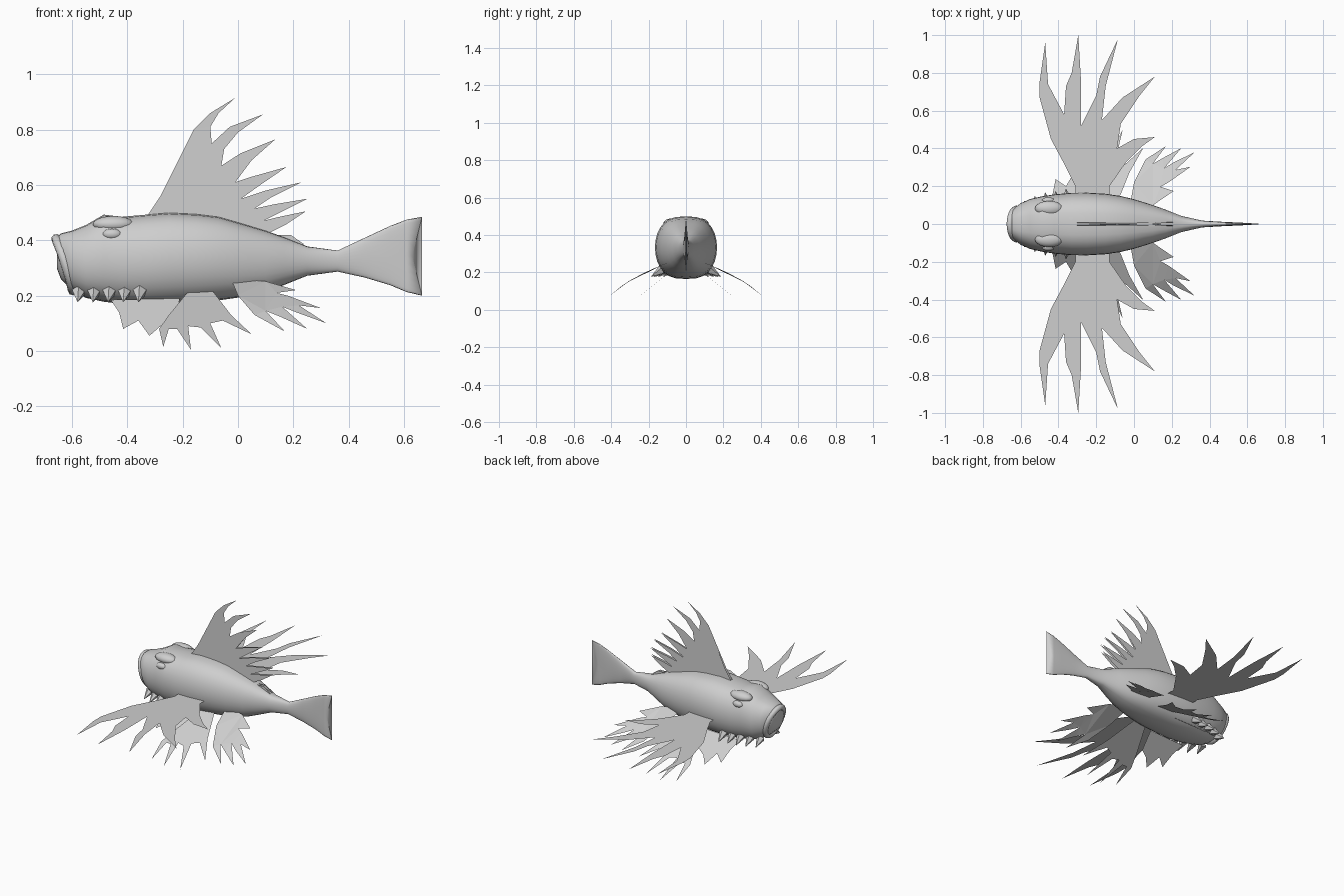
import bpy, bmesh, math
from mathutils import Vector

if "Cube" in bpy.data.objects:
    bpy.data.objects.remove(bpy.data.objects["Cube"])

skin = bpy.data.materials.new("pale_grey")
skin.diffuse_color = (0.62, 0.62, 0.62, 1)
skin.use_nodes = True
skin.node_tree.nodes["Principled BSDF"].inputs["Base Color"].default_value = skin.diffuse_color


def finish(obj, smooth=True):
    obj.data.materials.append(skin)
    if smooth and obj.type == 'MESH':
        for p in obj.data.polygons:
            p.use_smooth = True
    return obj


def from_bmesh(name, bm, smooth=True):
    me = bpy.data.meshes.new(name)
    bm.to_mesh(me)
    bm.free()
    obj = bpy.data.objects.new(name, me)
    bpy.context.collection.objects.link(obj)
    return finish(obj, smooth)


def sheet(name, outline, place):
    """Thin fin cut from a 2D outline, set in space by place(u, v)."""
    bm = bmesh.new()
    face = bm.faces.new([bm.verts.new((u, 0, v)) for u, v in outline])
    face.normal_update()
    bmesh.ops.triangulate(bm, faces=[face])
    for v in bm.verts:
        v.co = place(v.co.x, v.co.z)
    return from_bmesh(name, bm, False)


# Body and tail: lofted rings of (x, top, bottom, half width)
rings = [
    (-.655, .41, .30, .055), (-.64, .425, .26, .08), (-.60, .435, .22, .11),
    (-.55, .455, .192, .132), (-.485, .493, .178, .147), (-.42, .485, .17, .157),
    (-.33, .493, .165, .165), (-.25, .50, .168, .166), (-.15, .495, .175, .16),
    (-.07, .485, .183, .148), (0, .465, .193, .131), (.1, .435, .212, .10),
    (.17, .41, .24, .075), (.25, .378, .272, .043), (.36, .363, .287, .018),
    (.46, .41, .265, .012), (.55, .452, .238, .008), (.61, .475, .213, .005)]
N = 28
bm = bmesh.new()
loops = []
for x, top, bot, w in rings + [(.63, .485, .20, .002)]:
    mid, half = (top + bot) / 2, (top - bot) / 2
    loop = []
    for i in range(N):
        a = 2 * math.pi * i / N
        c, s = math.cos(a), math.sin(a)
        y = w * math.copysign(abs(c) ** .7, c)
        shift = .035 * abs(s) if x == .63 else 0      # forked tail edge
        loop.append(bm.verts.new((x + shift, y, mid + half * s)))
    loops.append(loop)
for a, b in zip(loops, loops[1:]):
    for i in range(N):
        j = (i + 1) % N
        bm.faces.new((a[i], a[j], b[j], b[i]))
bm.faces.new(loops[0])
bm.faces.new(loops[-1][::-1])
bmesh.ops.recalc_face_normals(bm, faces=bm.faces)
from_bmesh("body", bm)

# Lips: closed tube around the mouth, sweeping back along the jaw
cu = bpy.data.curves.new("lips", 'CURVE')
cu.dimensions = '3D'
cu.bevel_depth = .018
cu.bevel_resolution = 2
sp = cu.splines.new('POLY')
sp.points.add(23)
for i, p in enumerate(sp.points):
    a = 2 * math.pi * i / 24
    z = .312 + .093 * math.sin(a)
    x = -.657 + .06 * ((.405 - z) / .186) ** 2 + .02 * math.cos(a) ** 2
    p.co = (x, .08 * math.cos(a), z, 1)
sp.use_cyclic_u = True
lips = bpy.data.objects.new("lips", cu)
bpy.context.collection.objects.link(lips)
finish(lips)

# Dorsal fin: two sheets that meet towards the tips
dorsal = [
    (-.33, .485), (-.28, .56), (-.22, .68), (-.16, .80), (-.10, .86), (-.01, .915),
    (-.07, .86), (-.10, .81), (-.095, .75), (-.03, .81), (.09, .855), (0, .79),
    (-.05, .73), (-.06, .67), (.01, .715), (.135, .765), (.05, .69), (-.01, .61),
    (.05, .63), (.175, .665), (.08, .60), (.01, .55), (.10, .58), (.23, .61),
    (.12, .555), (.06, .515), (.13, .53), (.25, .55), (.16, .505), (.09, .47),
    (.15, .485), (.245, .505), (.17, .455), (.10, .42), (.19, .42), (.24, .385),
    (.10, .37), (-.30, .44)]

# Pectoral, pelvic, throat and anal fin outlines
pectoral = [
    (-.31, .12), (-.31, .20), (-.36, .30), (-.44, .45), (-.50, .67), (-.50, .75),
    (-.47, .96), (-.455, .74), (-.37, .58), (-.36, .73), (-.33, .80), (-.295, 1),
    (-.28, .75), (-.28, .52), (-.20, .68), (-.18, .78), (-.085, .98), (-.15, .73),
    (-.17, .55), (-.06, .67), (.11, .78), (.03, .68), (-.07, .53), (-.09, .40),
    (0, .45), (.11, .46), (.04, .41), (-.04, .33), (-.13, .20), (-.13, .12)]
pelvic = [
    (-.18, .215), (-.25, .13), (-.285, .08), (-.27, .015), (-.25, .08), (-.22, .08),
    (-.17, .005), (-.18, .09), (-.135, .085), (-.06, .01), (-.10, .10), (-.055, .11),
    (.05, .06), (-.025, .13), (-.09, .215)]
throat = [
    (-.46, .185), (-.43, .14), (-.415, .08), (-.36, .11), (-.32, .055),
    (-.28, .09), (-.23, .11), (-.21, .19)]
anal = [
    (-.025, .26), (0, .20), (.06, .13), (.17, .07), (.10, .145), (.15, .125),
    (.25, .08), (.16, .16), (.21, .14), (.32, .10), (.22, .165), (.30, .155),
    (.18, .20), (.14, .21), (.21, .22), (.10, .252)]


def ball(name, loc, size):
    bm = bmesh.new()
    bmesh.ops.create_uvsphere(bm, u_segments=16, v_segments=10, radius=1)
    for v in bm.verts:
        v.co = Vector(loc) + Vector(a * b for a, b in zip(v.co, size))
    from_bmesh(name, bm)


def spike(name, base, tip, radius):
    bm = bmesh.new()
    base, tip = Vector(base), Vector(tip)
    axis = tip - base
    bmesh.ops.create_cone(bm, cap_ends=True, segments=5, radius1=radius,
                          radius2=0, depth=axis.length)
    rot = axis.to_track_quat('Z', 'Y')
    for v in bm.verts:
        v.co = rot @ v.co + (base + tip) / 2
    from_bmesh(name, bm, False)


for side, s in (("left", 1), ("right", -1)):
    sheet("dorsal_fin_" + side, dorsal,
          lambda x, z: (x, s * max(0, .009 * (.82 - z) / .4), z))
    sheet("pectoral_fin_" + side, pectoral, lambda x, y: (x, s * y, .297))
    sheet("pelvic_fin_" + side, pelvic,
          lambda x, z: (x, s * (.10 + (.22 - z) * 1.9), z))
    sheet("throat_fin_" + side, throat,
          lambda x, z: (x, s * (.10 + (.19 - z) * 1.25), z))
    sheet("anal_fin_" + side, anal,
          lambda x, z: (x, s * (.08 + (.26 - z) * 1.75
                                + .04 * math.sin(math.pi * (.26 - z) / .19)), z))
    # Eye under a soft brow
    ball("eye_" + side, (-.455, s * .122, .422), (.035, .02, .02))
    ball("brow_" + side, (-.45, s * .082, .458), (.075, .04, .03))
    # Row of jaw spikes
    for i, y in enumerate((.125, .15, .168, .175, .188)):
        x = -.575 + .055 * i
        spike(f"jaw_spike_{side}_{i + 1}", (x, s * (y - .06), .215),
              (x - .005, s * y, .176), .026)
